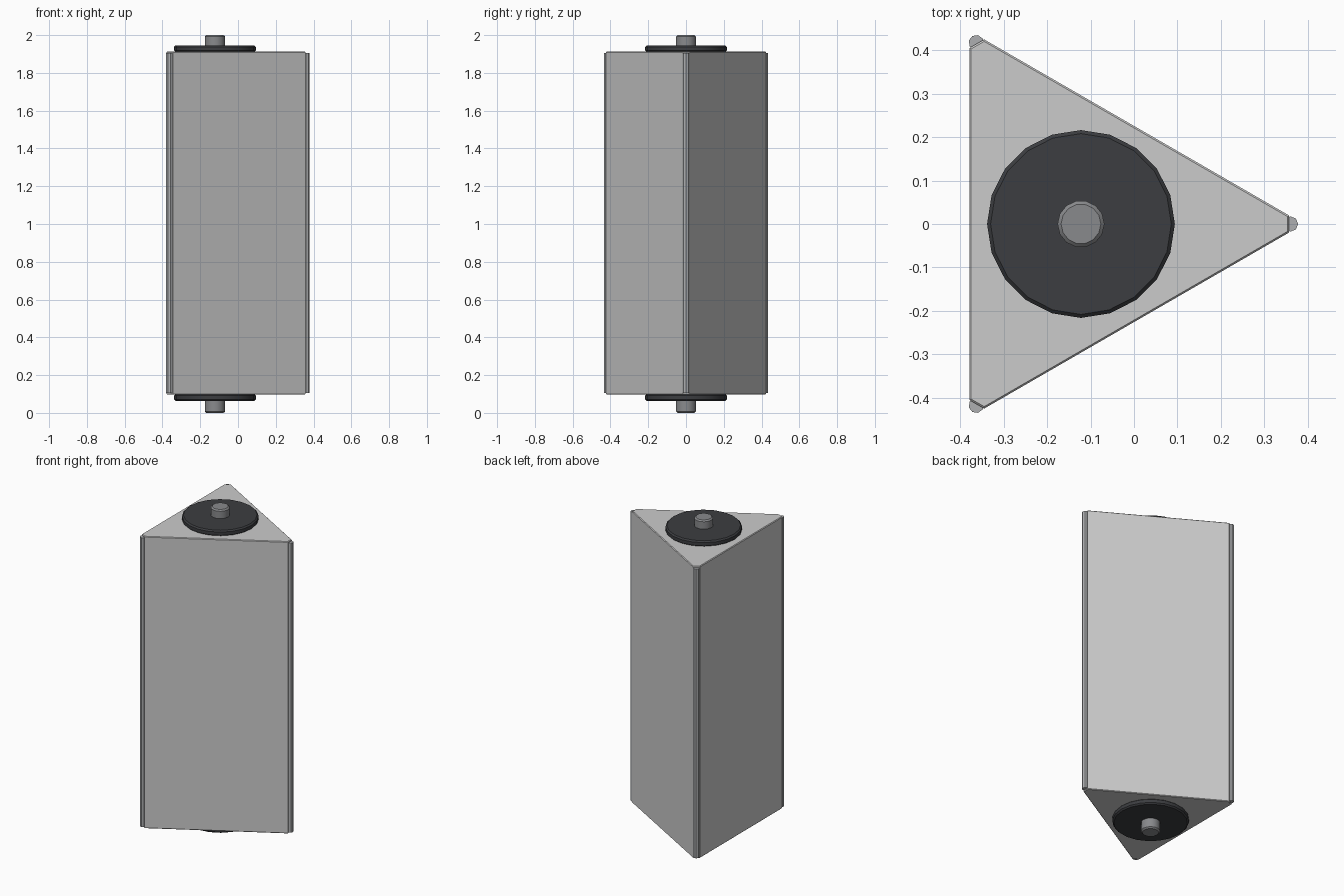
import bpy, bmesh, math

if "Cube" in bpy.data.objects:
    bpy.data.objects.remove(bpy.data.objects["Cube"])

CX = -0.122          # x of the turning axis
MID = 1.005          # middle height of the body


def material(name, rgb):
    m = bpy.data.materials.new(name)
    m.diffuse_color = (*rgb, 1)
    m.use_nodes = True
    m.node_tree.nodes["Principled BSDF"].inputs["Base Color"].default_value = m.diffuse_color
    return m


dark = material("dark_rubber", (0.045, 0.047, 0.052))
metal = material("dull_metal", (0.25, 0.255, 0.265))
trim = material("trim_grey", (0.42, 0.43, 0.44))


def prism(name, outline, z0, z1, bevel=0.0, mat=None, smooth=False):
    """Extrude an outline upward, optionally bevelling the end rims."""
    bm = bmesh.new()
    low = bm.faces.new([bm.verts.new((x, y, z0)) for x, y in outline])
    ext = bmesh.ops.extrude_face_region(bm, geom=[low], use_keep_orig=True)
    verts = [v for v in ext["geom"] if isinstance(v, bmesh.types.BMVert)]
    bmesh.ops.translate(bm, verts=verts, vec=(0, 0, z1 - z0))
    bmesh.ops.recalc_face_normals(bm, faces=bm.faces[:])
    if bevel:
        rims = [e for e in bm.edges
                if abs(e.verts[0].co.z - e.verts[1].co.z) < 1e-6]
        bmesh.ops.bevel(bm, geom=rims, offset=bevel, segments=1,
                        affect='EDGES', profile=0.5)
    me = bpy.data.meshes.new(name)
    bm.to_mesh(me)
    bm.free()
    ob = bpy.data.objects.new(name, me)
    bpy.context.collection.objects.link(ob)
    if mat:
        me.materials.append(mat)
    if smooth:
        bpy.ops.object.select_all(action='DESELECT')
        bpy.context.view_layer.objects.active = ob
        ob.select_set(True)
        bpy.ops.object.shade_smooth_by_angle(angle=math.radians(35))
    return ob


def ring(cx, cy, r, n, turn=0.0):
    return [(cx + r * math.cos(turn + 2 * math.pi * i / n),
             cy + r * math.sin(turn + 2 * math.pi * i / n)) for i in range(n)]


# three-sided body with clipped corners
outline = []
for k in range(3):
    a = k * 2 * math.pi / 3
    for side in (-0.0195, 0.0195):
        outline.append((CX + 0.479 * math.cos(a) - side * math.sin(a),
                        0.479 * math.sin(a) + side * math.cos(a)))
prism("display_body", outline, 0.097, 1.913, bevel=0.004)

# octagonal rods along the three corners
for k in range(3):
    a = k * 2 * math.pi / 3
    prism(f"corner_rod_{k + 1}",
          ring(CX + 0.482 * math.cos(a), 0.482 * math.sin(a), 0.0175, 8, a),
          0.105, 1.905, mat=trim)

# bearing disc and axle stub at both ends
for end, s in (("top", 1), ("bottom", -1)):
    span = sorted((MID + s * 0.905, MID + s * 0.941))
    prism(f"{end}_disc", ring(CX, 0, 0.216, 20), *span, bevel=0.008,
          mat=dark, smooth=True)
    span = sorted((MID + s * 0.92, 1 + s * 1.0))
    prism(f"{end}_axle", ring(CX, 0, 0.054, 14), *span, bevel=0.008,
          mat=metal, smooth=True)
